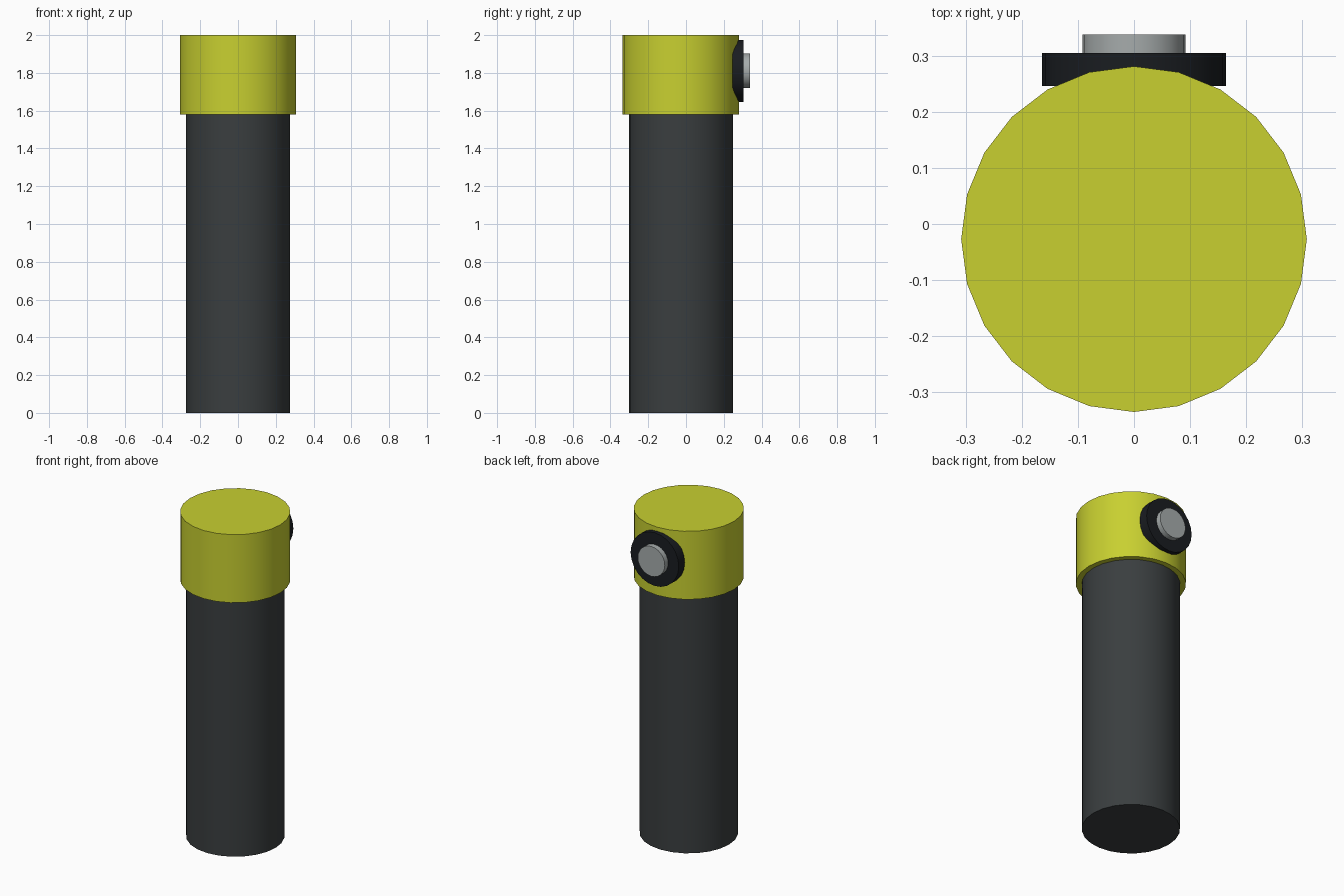
import bpy
import math

if "Cube" in bpy.data.objects:
    bpy.data.objects.remove(bpy.data.objects["Cube"])


def material(name, rgb):
    m = bpy.data.materials.new(name)
    m.diffuse_color = (*rgb, 1)
    m.use_nodes = True
    m.node_tree.nodes["Principled BSDF"].inputs["Base Color"].default_value = m.diffuse_color
    return m


def cylinder(name, radius, start, end, mat, centre, facing_back=False):
    """Cylinder along z, or along y when it faces the back."""
    mid = (start + end) / 2
    if facing_back:
        loc, rot = (0, mid, centre), (math.pi / 2, 0, 0)
    else:
        loc, rot = (0, centre, mid), (0, 0, 0)
    bpy.ops.mesh.primitive_cylinder_add(
        vertices=24, radius=radius, depth=end - start, location=loc, rotation=rot)
    ob = bpy.context.object
    ob.name = name
    ob.data.materials.append(mat)
    bpy.ops.object.shade_smooth_by_angle(angle=math.radians(30))
    return ob


charcoal = material("charcoal", (0.042, 0.048, 0.050))
yellow = material("yellow", (0.58, 0.63, 0.03))
black = material("black", (0.010, 0.012, 0.015))
grey = material("grey", (0.38, 0.41, 0.41))

# Post and its wider cap
AXIS_Y = -0.027
cylinder("post", 0.275, 0.0, 1.58, charcoal, AXIS_Y)
cylinder("cap", 0.308, 1.58, 2.0, yellow, AXIS_Y)

# Round button on the back of the cap
BUTTON_Z = 1.811
cylinder("button_surround", 0.164, 0.246, 0.305, black, BUTTON_Z, True)
cylinder("button", 0.092, 0.29, 0.338, grey, BUTTON_Z, True)
